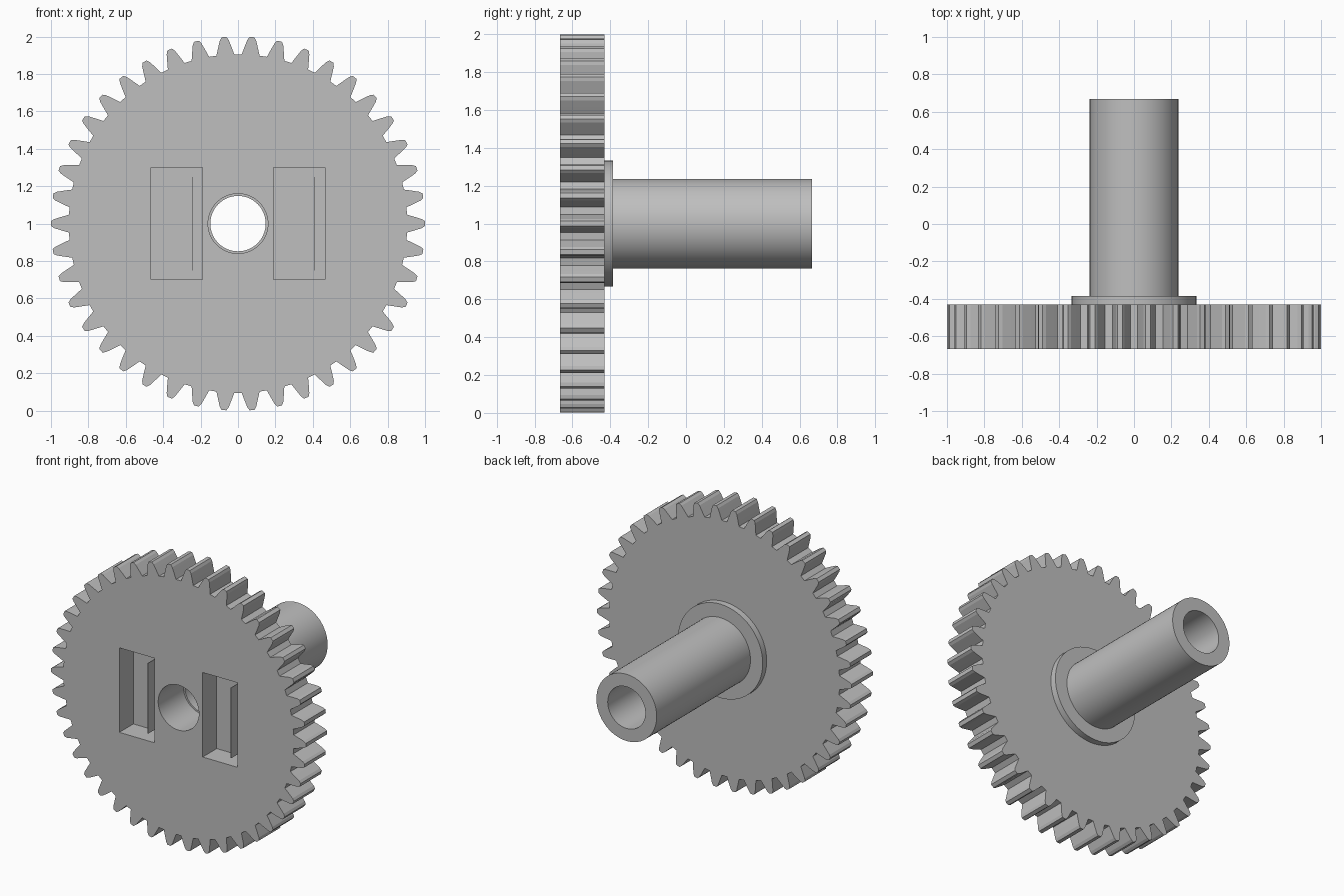
import bpy, bmesh, math
from mathutils import Matrix, Vector

if "Cube" in bpy.data.objects:
    bpy.data.objects.remove(bpy.data.objects["Cube"], do_unlink=True)

FRONT, GEAR_BACK, FLANGE_BACK, END = -0.667, -0.43, -0.385, 0.667
BORE_FRONT, BORE_BACK = 0.16, 0.148
TEETH = 42
CENTRE = Vector((0, 0, 1))

grey = bpy.data.materials.new("plain_grey")
colour = (0.52, 0.52, 0.52, 1)
grey.diffuse_color = colour
grey.use_nodes = True
grey.node_tree.nodes["Principled BSDF"].inputs["Base Color"].default_value = colour


def make_object(name, bm):
    bmesh.ops.recalc_face_normals(bm, faces=bm.faces)
    mesh = bpy.data.meshes.new(name)
    bm.to_mesh(mesh)
    bm.free()
    mesh.materials.append(grey)
    obj = bpy.data.objects.new(name, mesh)
    bpy.context.collection.objects.link(obj)
    return obj


def activate(obj):
    bpy.ops.object.select_all(action='DESELECT')
    obj.select_set(True)
    bpy.context.view_layer.objects.active = obj


def prism(name, outline, y0, y1):
    """Extrude an outline in the xz plane from y0 to y1."""
    bm = bmesh.new()
    face = bm.faces.new([bm.verts.new((x, y0, z + 1)) for x, z in outline])
    side = bmesh.ops.extrude_face_region(bm, geom=[face])["geom"]
    verts = [v for v in side if isinstance(v, bmesh.types.BMVert)]
    bmesh.ops.translate(bm, verts=verts, vec=(0, y1 - y0, 0))
    return make_object(name, bm)


def rectangle(x0, x1, half):
    return [(x0, -half), (x1, -half), (x1, half), (x0, half)]


def cut(obj, cutter):
    activate(obj)
    mod = obj.modifiers.new("cut", 'BOOLEAN')
    mod.operation = 'DIFFERENCE'
    mod.solver = 'EXACT'
    mod.object = cutter
    bpy.ops.object.modifier_apply(modifier=mod.name)
    bpy.data.objects.remove(cutter, do_unlink=True)


# Toothed wheel: one tooth flank as (radius, half width), mirrored and repeated
flank = [(0.905, 0.048), (0.945, 0.036), (0.983, 0.024), (1.0, 0.013)]
tooth = [(r, -w) for r, w in flank] + [(r, w) for r, w in reversed(flank)]
outline = []
for i in range(TEETH):
    turn = math.tau * i / TEETH
    for r, w in tooth:
        a = turn + w / r
        outline.append((r * math.cos(a), r * math.sin(a)))
wheel = prism("gear_wheel", outline, FRONT, GEAR_BACK)

# Bore and the two rectangular pockets in the front
circle = [(BORE_FRONT * math.cos(math.tau * i / 64), BORE_FRONT * math.sin(math.tau * i / 64))
          for i in range(64)]
cut(wheel, prism("bore_cutter", circle, FRONT - 0.1, GEAR_BACK + 0.1))
POCKET_FLOOR = FRONT + 0.157
for x0, x1 in ((-0.465, -0.19), (0.19, 0.465)):
    cut(wheel, prism("pocket_cutter", rectangle(x0, x1, 0.3), FRONT - 0.1, POCKET_FLOOR))

# Thin upright rib inside each pocket
for name, x in (("right_pocket_rib", -0.24), ("left_pocket_rib", 0.412)):
    prism(name, rectangle(x - 0.004, x, 0.25), FRONT + 0.002, POCKET_FLOOR + 0.01)

# Flange and hollow shaft, turned around the y axis
profile = [(BORE_FRONT, GEAR_BACK), (0.333, GEAR_BACK), (0.333, FLANGE_BACK),
           (0.237, FLANGE_BACK), (0.237, END), (BORE_BACK, END),
           (BORE_BACK, FLANGE_BACK), (BORE_FRONT, FLANGE_BACK)]
bm = bmesh.new()
ring = [bm.verts.new((r, y, 1)) for r, y in profile]
edges = [bm.edges.new((ring[i], ring[(i + 1) % len(ring)])) for i in range(len(ring))]
bmesh.ops.spin(bm, geom=ring + edges, cent=CENTRE, axis=(0, 1, 0),
               angle=math.tau, steps=64, use_duplicate=False)
bmesh.ops.remove_doubles(bm, verts=bm.verts, dist=0.0005)
shaft = make_object("flanged_shaft", bm)

# Smooth only the round walls
for obj in (wheel, shaft):
    activate(obj)
    bpy.ops.object.shade_smooth_by_angle(angle=math.radians(12))
